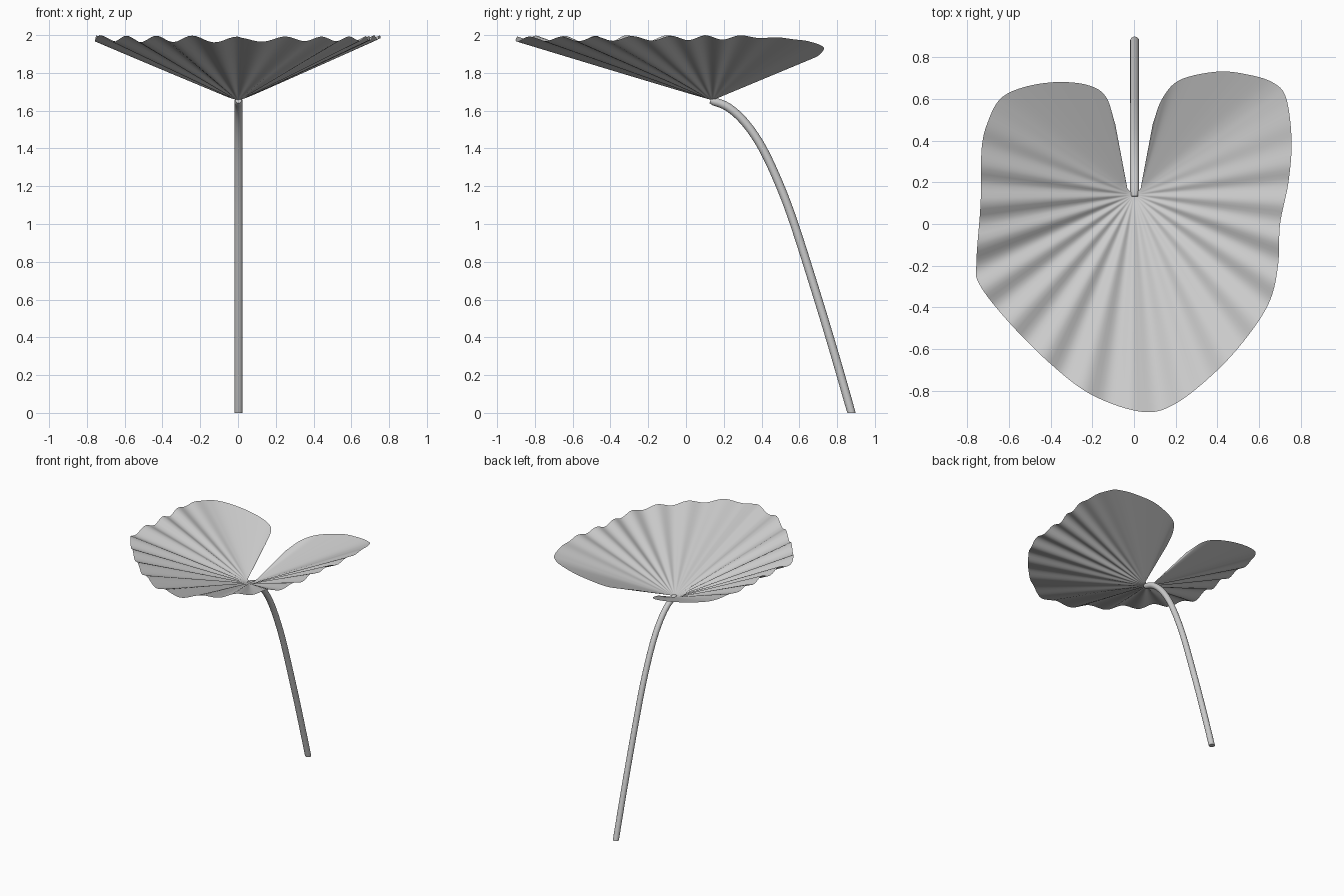
import bpy, bmesh, math
from mathutils import Vector

if "Cube" in bpy.data.objects:
    bpy.data.objects.remove(bpy.data.objects["Cube"])


def spline(pts, steps):
    """Catmull-Rom samples through an open list of points."""
    p = [Vector(q) for q in pts]
    p = [p[0] * 2 - p[1]] + p + [p[-1] * 2 - p[-2]]
    out = []
    for i in range(1, len(p) - 2):
        a, b, c, d = p[i - 1:i + 3]
        for k in range(steps):
            t = k / steps
            out.append(0.5 * (2 * b + (c - a) * t + (2 * a - 5 * b + 4 * c - d) * t * t
                              + (3 * b - a - 3 * c + d) * t ** 3))
    return out + [p[-2]]


def finish(name, bm):
    bmesh.ops.recalc_face_normals(bm, faces=bm.faces)
    me = bpy.data.meshes.new(name)
    bm.to_mesh(me)
    bm.free()
    ob = bpy.data.objects.new(name, me)
    bpy.context.collection.objects.link(ob)
    bpy.context.view_layer.objects.active = ob
    ob.select_set(True)
    bpy.ops.object.shade_smooth_by_angle(angle=math.radians(50))
    ob.select_set(False)


# leaf rim, from the left side of the notch round the front to the right side
rim = spline([
    (-.09, .48, 1.815), (-.135, .61, 1.86), (-.22, .665, 1.885), (-.37, .68, 1.915),
    (-.53, .655, 1.945), (-.64, .6, 1.965), (-.70, .49, 1.98), (-.73, .36, 1.985),
    (-.735, .1, 1.983), (-.755, -.18, 1.983), (-.74, -.29, 1.983), (-.6, -.47, 1.98),
    (-.4, -.67, 1.98), (-.2, -.82, 1.98), (.04, -.9, 1.975), (.2, -.86, 1.98),
    (.4, -.7, 1.98), (.55, -.53, 1.98), (.65, -.37, 1.982), (.69, -.2, 1.983),
    (.7, 0, 1.985), (.74, .2, 1.988), (.755, .4, 1.99), (.73, .6, 1.975),
    (.67, .675, 1.96), (.55, .715, 1.945), (.4, .73, 1.925), (.22, .69, 1.885),
    (.135, .6, 1.855), (.09, .48, 1.81)], 10)

# leaf blade: pleated spokes from a small ring round the stem to the rim
hub = Vector((0, .14, 1.655))
bm = bmesh.new()
centre = bm.verts.new(hub)
rows, rings = [], 16
for p in rim:
    d = p - hub
    ang = math.atan2(d.x, -d.y)              # 0 faces front
    a = max(-2.3, min(2.3, ang))
    inner = hub + Vector((.042 * math.sin(a), -.042 * math.cos(a), .012))
    fade = min(1, max(0, (2.15 - abs(ang)) / .5))
    amp = (.017 if ang < 0 else .012) * fade
    wave = amp * math.cos(ang * 360 / 14.5)
    row = []
    for k in range(rings + 1):
        t = k / rings
        q = inner.lerp(p, t)
        q.z += wave * t ** .7
        row.append(bm.verts.new(q))
    rows.append(row)
for r0, r1 in zip(rows, rows[1:]):
    bm.faces.new((centre, r0[0], r1[0]))
    for k in range(rings):
        bm.faces.new((r0[k], r0[k + 1], r1[k + 1], r1[k]))
finish("leaf_blade", bm)

# arched stem, cut level at the ground
path = spline([(.003, .876, 0), (.003, .79, .3), (.003, .70, .6), (.003, .573, 1.0),
               (.003, .49, 1.22), (.003, .40, 1.41), (.003, .31, 1.54), (.003, .22, 1.62),
               (.003, .13, 1.655)], 5)
bm = bmesh.new()
sides, loops = 16, []
for i, p in enumerate(path):
    tan = (path[min(i + 1, len(path) - 1)] - path[max(i - 1, 0)]).normalized()
    if i == 0:
        tan = Vector((0, 0, 1))
    u = Vector((1, 0, 0))
    v = tan.cross(u)
    r = .022 if i < len(path) - 1 else .016
    loops.append([bm.verts.new(p + r * (u * math.cos(s) + v * math.sin(s)))
                  for s in (2 * math.pi * j / sides for j in range(sides))])
for l0, l1 in zip(loops, loops[1:]):
    for j in range(sides):
        bm.faces.new((l0[j], l0[(j + 1) % sides], l1[(j + 1) % sides], l1[j]))
bm.faces.new(loops[0])
bm.faces.new(loops[-1])
finish("stem", bm)
